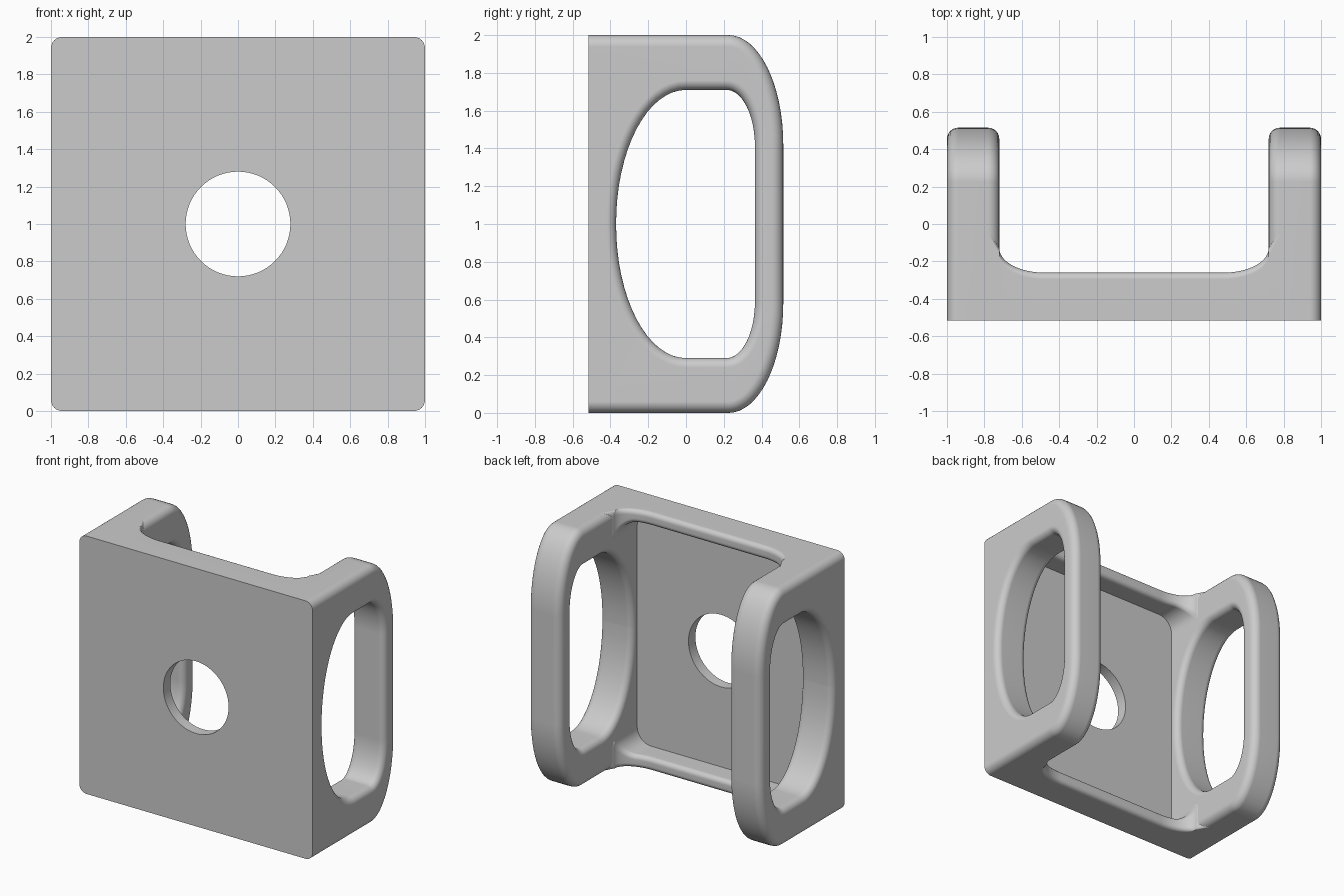
import bpy, bmesh, math

cube = bpy.data.objects.get("Cube")
if cube:
    bpy.data.objects.remove(cube, do_unlink=True)

grey = bpy.data.materials.new("light grey")
grey.use_nodes = True
GREY = (0.6, 0.6, 0.6, 1)
grey.diffuse_color = GREY
grey.node_tree.nodes["Principled BSDF"].inputs["Base Color"].default_value = GREY

FRONT, FLOOR, RIM, BACK = -0.515, -0.43, -0.26, 0.515   # depths along y
ARM_IN, ROUND = 0.72, 0.06                              # arm inner face, edge radius


def rounded_loop(a0, a1, b0, b1, radii, steps=16):
    """Box outline with elliptical corners, as (point, outward normal) pairs."""
    loop = []
    for q, (sa, sb) in enumerate([(1, 1), (-1, 1), (-1, -1), (1, -1)]):
        ra, rb = (max(r, 1e-6) for r in radii[q])
        ca = a1 - ra if sa > 0 else a0 + ra
        cb = b1 - rb if sb > 0 else b0 + rb
        for i in range(steps + 1):
            t = math.pi / 2 * (q + i / steps)
            c, s = math.cos(t), math.sin(t)
            length = math.hypot(c / ra, s / rb)
            loop.append(((ca + ra * c, cb + rb * s), (c / ra / length, s / rb / length)))
    return loop


def frame_section(r_out, r_in, d0, d1, steps=6):
    """Rounded cross-section between outer and inner outline: (is_inner, offset, depth)."""
    def arc(inner, r, depth, side, rising):
        pts = []
        for i in range(steps + 1):
            a = math.pi / 2 * (i if rising else steps - i) / steps
            off = r * (1 - math.sin(a)) * (1 if inner else -1)
            pts.append((inner, off, depth + side * r * (1 - math.cos(a))))
        return pts
    return (arc(False, r_out, d1, -1, True) + arc(False, r_out, d0, 1, False)
            + arc(True, r_in, d0, 1, True) + arc(True, r_in, d1, -1, False))


def loft(rings, closed):
    """Skin a list of closed rings; close into a ring or cap both ends."""
    bm = bmesh.new()
    vs = [[bm.verts.new(p) for p in ring] for ring in rings]
    n, m = len(vs), len(vs[0])
    for i in range(n if closed else n - 1):
        for j in range(m):
            a, b = vs[i], vs[(i + 1) % n]
            bm.faces.new((a[j], a[(j + 1) % m], b[(j + 1) % m], b[j]))
    if not closed:
        bm.faces.new(vs[0])
        bm.faces.new(vs[-1])
    bmesh.ops.remove_doubles(bm, verts=bm.verts, dist=1e-5)
    return bm


def frame(outer, inner, section, place):
    rings = []
    for o, i in zip(outer, inner):
        ring = []
        for is_inner, off, depth in section:
            p, n = i if is_inner else o
            ring.append(place(p[0] + n[0] * off, p[1] + n[1] * off, depth))
        rings.append(ring)
    return loft(rings, True)


def finish(bm, name):
    bmesh.ops.recalc_face_normals(bm, faces=bm.faces)
    mesh = bpy.data.meshes.new(name)
    bm.to_mesh(mesh)
    bm.free()
    mesh.materials.append(grey)
    obj = bpy.data.objects.new(name, mesh)
    bpy.context.collection.objects.link(obj)
    bpy.ops.object.select_all(action='DESELECT')
    obj.select_set(True)
    bpy.context.view_layer.objects.active = obj
    bpy.ops.object.shade_smooth_by_angle(angle=math.radians(35))
    weighted = obj.modifiers.new("weighted_normals", 'WEIGHTED_NORMAL')
    weighted.keep_sharp = True


# Front plate with the round centre hole, spanning between the arms
edge = ARM_IN + ROUND
plate_outer = rounded_loop(-edge, edge, 0, 2, [(0, 0)] * 4)
plate_hole = rounded_loop(-0.28, 0.28, 0.72, 1.28, [(0.28, 0.28)] * 4)
finish(frame(plate_outer, plate_hole, frame_section(0, 0, FRONT, FLOOR, 1),
             lambda a, b, d: (a, d, b)), "front_plate")

# Side arms: looped handles with rounded edges, cut flat at the front
arm_outer = rounded_loop(-0.7, BACK, 0, 2,
                         [(0.29, 0.58), (0.08, 0.08), (0.08, 0.08), (0.29, 0.58)])
arm_slot = rounded_loop(-0.37, 0.365, 0.29, 1.71,
                        [(0.15, 0.3), (0.37, 0.705), (0.37, 0.705), (0.15, 0.3)])
for name, side in (("left_arm", 1), ("right_arm", -1)):
    bm = frame(arm_outer, arm_slot, frame_section(ROUND, 0.05, ARM_IN, 1.0),
               lambda a, b, d: (side * d, a, b))
    bmesh.ops.bisect_plane(bm, geom=bm.verts[:] + bm.edges[:] + bm.faces[:],
                           plane_co=(0, FRONT, 0), plane_no=(0, -1, 0), clear_outer=True)
    bmesh.ops.holes_fill(bm, edges=[e for e in bm.edges if e.is_boundary], sides=0)
    finish(bm, name)


# Rims above and below the recess, curving up into the arms
def rim_section(x):
    ax = abs(x)
    t = min(max((ax - 0.48) / 0.24, 0), 1)
    back = -0.13 - 0.13 * math.sqrt(1 - t * t)
    if ax > ARM_IN + 0.001:
        back = -0.02
    k = min(max((ax - 0.6) / 0.12, 0), 1)
    thick = 0.1 + 0.12 * (1 - math.sqrt(1 - k * k))
    r, steps = 0.035, 5
    pts = [(FLOOR, 0)]
    for i in range(steps + 1):
        a = math.pi / 2 * i / steps
        pts.append((back - r + r * math.sin(a), r - r * math.cos(a)))
    for i in range(steps + 1):
        a = math.pi / 2 * i / steps
        pts.append((back - r + r * math.cos(a), thick - r + r * math.sin(a)))
    return pts + [(FLOOR, thick)]


half = [0.48 + 0.24 * math.sin(math.pi / 2 * i / 14) for i in range(15)] + [edge]
xs = [-x for x in reversed(half)] + half
for name, top in (("bottom_rim", False), ("top_rim", True)):
    rings = [[(x, y, 2 - w if top else w) for y, w in rim_section(x)] for x in xs]
    finish(loft(rings, False), name)
